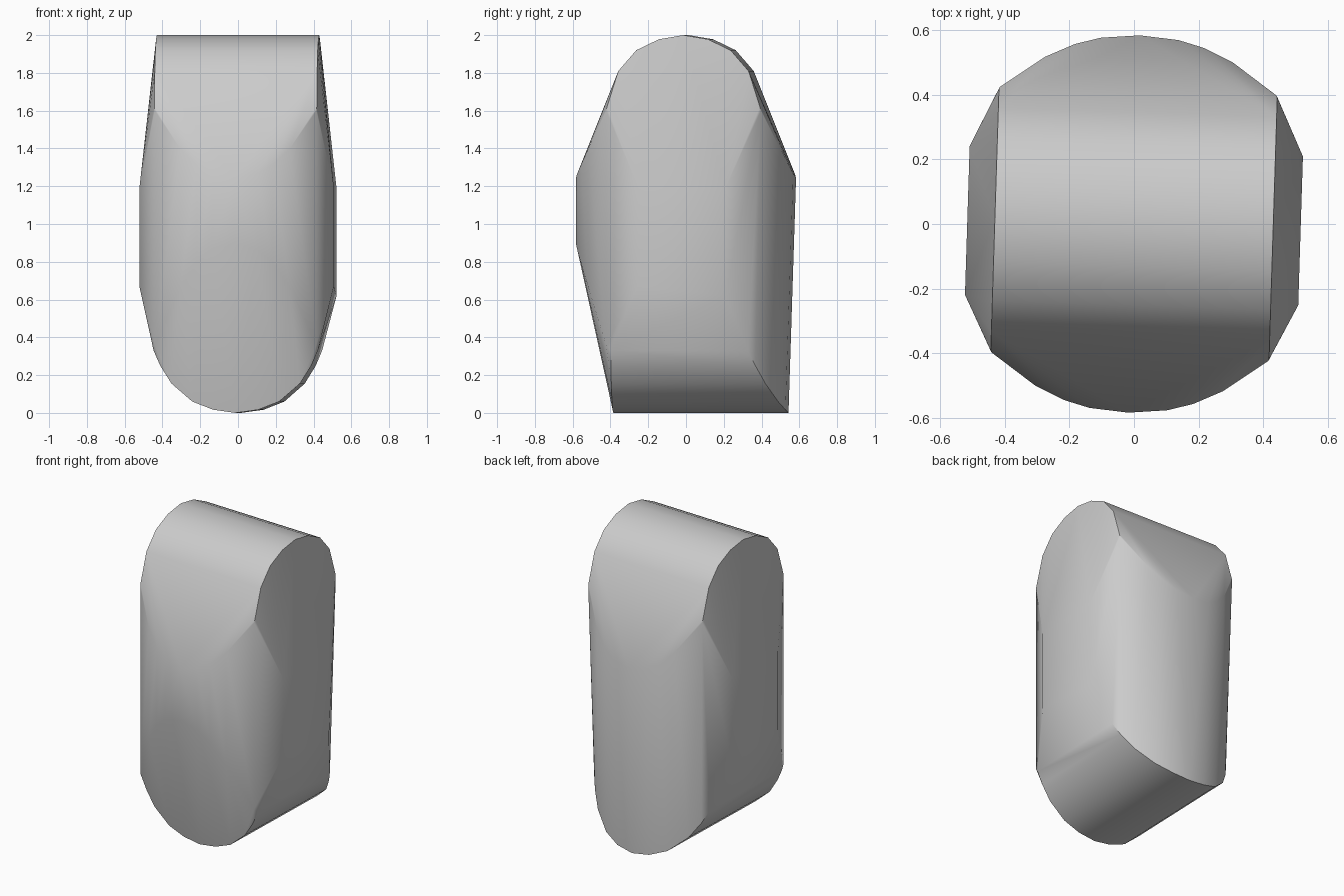
import bpy
import bmesh
import math
from mathutils import Matrix

cube = bpy.data.objects.get("Cube")
if cube:
    bpy.data.objects.remove(cube, do_unlink=True)

grey = bpy.data.materials.new("plain_grey")
grey.use_nodes = True
colour = (0.6, 0.6, 0.6, 1.0)
grey.diffuse_color = colour
grey.node_tree.nodes["Principled BSDF"].inputs["Base Color"].default_value = colour

points = []


def add_mirrored(x, y, z):
    """Add a point on both sides of the centre plane."""
    for side in ((-1, 1) if x else (1,)):
        points.append((side * x, y, z))


# Round column in the middle: a quarter of its plan, front and back
plan = [(0, 0.583), (0.12, 0.572), (0.2, 0.55), (0.29, 0.508), (0.428, 0.41)]
for x, y in plan:
    top = 1.62 - (y - 0.4) * 2.05
    add_mirrored(x, y, top)
    add_mirrored(x, -y, top)
    add_mirrored(x, -y, 0.33 + (y - 0.4) * 3.1)
for y, low in ((-0.235, 0.67), (0.225, 0.62)):
    add_mirrored(0.515, y, low)
    add_mirrored(0.515, y, 1.19)

# Barrel roof running side to side
for y, z in [(0, 2), (0.13, 1.978), (0.25, 1.92), (0.345, 1.81), (0.405, 1.62)]:
    add_mirrored(0.43, y, z)
    add_mirrored(0.43, -y, z)

# Rounded keel running front to back, its back end following the column
for x, z in [(0, 0), (0.12, 0.017), (0.23, 0.06), (0.34, 0.155),
             (0.40, 0.25), (0.435, 0.33)]:
    add_mirrored(x, -0.385, z)
    add_mirrored(x, 0.543 * math.sqrt(1 - (x / 0.56) ** 2), z)

# Skin the sections into one rounded block
bm = bmesh.new()
for p in points:
    bm.verts.new(p)
hull = bmesh.ops.convex_hull(bm, input=bm.verts)
spare = {v for v in hull["geom_interior"] + hull["geom_unused"]
         if isinstance(v, bmesh.types.BMVert)}
bmesh.ops.delete(bm, geom=list(spare), context="VERTS")
bmesh.ops.transform(bm, matrix=Matrix.Rotation(math.radians(-1.8), 4, "Z"),
                    verts=bm.verts)
bmesh.ops.recalc_face_normals(bm, faces=bm.faces)

mesh = bpy.data.meshes.new("rounded_block")
bm.to_mesh(mesh)
bm.free()
mesh.materials.append(grey)
block = bpy.data.objects.new("rounded_block", mesh)
bpy.context.collection.objects.link(block)

# Smooth curves, crisp rims
bpy.ops.object.select_all(action="DESELECT")
block.select_set(True)
bpy.context.view_layer.objects.active = block
bpy.ops.object.shade_smooth_by_angle(angle=math.radians(35))
